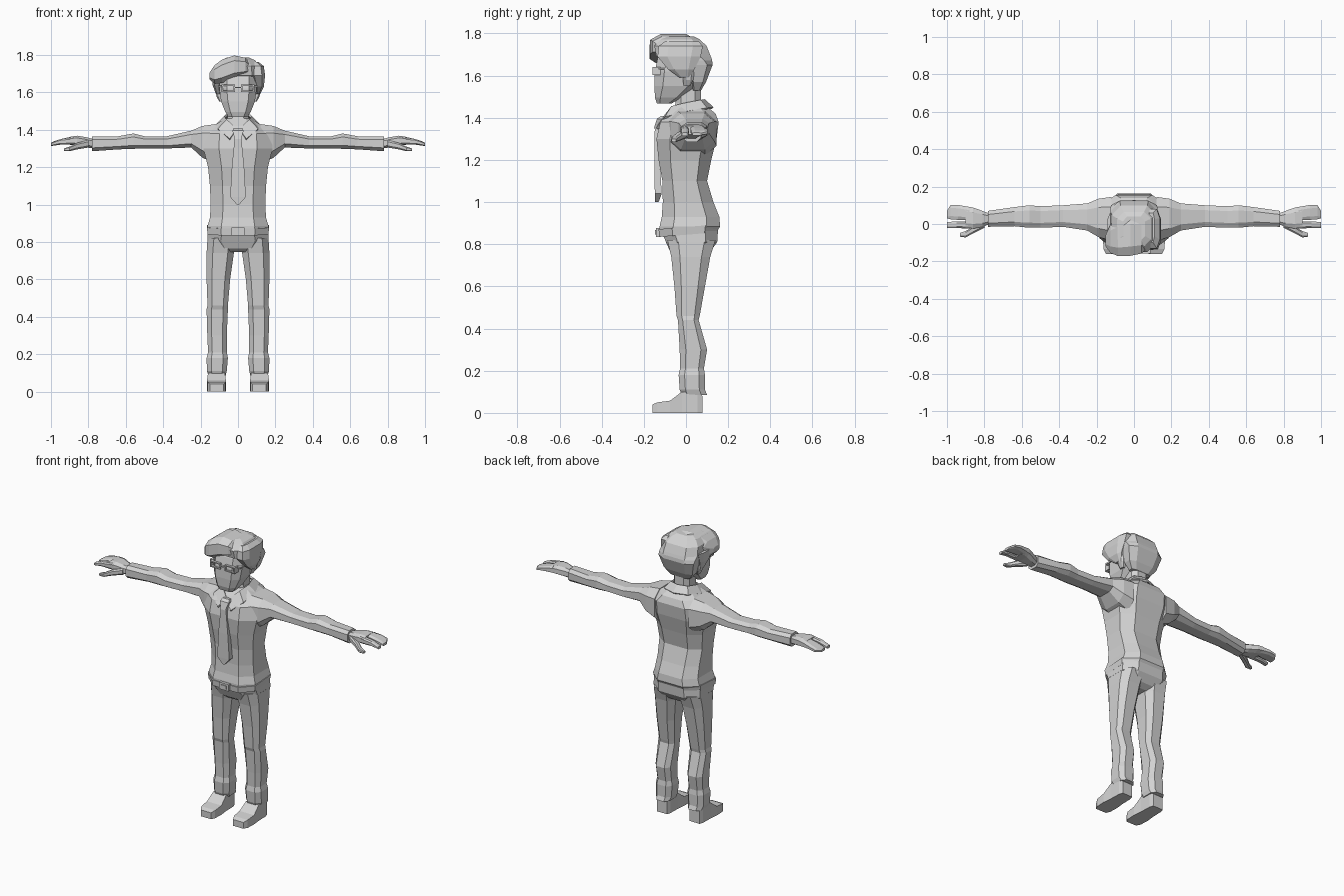
import bpy, bmesh
from mathutils import Vector

mat = bpy.data.materials.new("light grey")
mat.diffuse_color = (0.65, 0.65, 0.65, 1)


def finish(name, bm, mirror=False, thick=0):
    bmesh.ops.recalc_face_normals(bm, faces=bm.faces[:])
    me = bpy.data.meshes.new(name)
    bm.to_mesh(me)
    bm.free()
    me.materials.append(mat)
    ob = bpy.data.objects.new(name, me)
    bpy.context.collection.objects.link(ob)
    if mirror:
        ob.modifiers.new("mirror", 'MIRROR')
    if thick:
        ob.modifiers.new("solidify", 'SOLIDIFY').thickness = thick
    return ob


def loft(name, axis, rings, c=0.45, mirror=False, tilt=0):
    """Rings are (position on axis, a0, a1, b0, b1); c is the corner chamfer."""
    if c:
        k = 1 - c
        shape = [(1, -k), (1, k), (k, 1), (-k, 1), (-1, k), (-1, -k), (-k, -1), (k, -1)]
    else:
        shape = [(1, -1), (1, 1), (-1, 1), (-1, -1)]
    bm = bmesh.new()
    loops = []
    for t, a0, a1, b0, b1 in rings:
        loop = []
        for u, v in shape:
            a = (a0 + a1) / 2 + u * (a1 - a0) / 2
            b = (b0 + b1) / 2 + v * (b1 - b0) / 2
            p = Vector({'z': (a, b, t), 'x': (t, a, b), 'y': (a, t, b)}[axis])
            p.z += tilt * p.y
            loop.append(bm.verts.new(p))
        loops.append(loop)
    n = len(shape)
    for r, s in zip(loops, loops[1:]):
        for i in range(n):
            j = (i + 1) % n
            bm.faces.new((r[i], r[j], s[j], s[i]))
    bm.faces.new(loops[0])
    bm.faces.new(loops[-1])
    return finish(name, bm, mirror)


def sym(rings):
    """Turn (z, half width, y0, y1) into centred rings."""
    return [(z, -w, w, y0, y1) for z, w, y0, y1 in rings]


def box(name, x0, x1, y0, y1, z0, z1, mirror=False):
    return loft(name, 'z', [(z0, x0, x1, y0, y1), (z1, x0, x1, y0, y1)], 0, mirror)


# Shirt body
loft("shirt", 'z', sym([
    (0.865, 0.16, -0.125, 0.15), (0.885, 0.163, -0.125, 0.162), (0.93, 0.15, -0.115, 0.158),
    (1.0, 0.146, -0.11, 0.13), (1.1, 0.15, -0.112, 0.10), (1.2, 0.16, -0.13, 0.12),
    (1.3, 0.185, -0.14, 0.145), (1.38, 0.18, -0.122, 0.155), (1.42, 0.13, -0.09, 0.14),
    (1.46, 0.07, -0.05, 0.09)]))

# Sleeves
loft("sleeve", 'x', [
    (0.12, -0.09, 0.145, 1.22, 1.43), (0.19, -0.07, 0.135, 1.25, 1.42),
    (0.25, -0.035, 0.11, 1.305, 1.395), (0.38, -0.015, 0.10, 1.30, 1.365),
    (0.50, -0.02, 0.095, 1.30, 1.365), (0.56, -0.02, 0.10, 1.298, 1.38),
    (0.64, -0.012, 0.09, 1.295, 1.365), (0.78, -0.015, 0.07, 1.285, 1.365)], mirror=True)

# Hands: palm, two finger groups, thumb
loft("palm", 'x', [
    (0.77, 0.0, 0.055, 1.30, 1.35), (0.81, -0.015, 0.07, 1.305, 1.36),
    (0.86, -0.025, 0.088, 1.315, 1.368), (0.90, -0.022, 0.095, 1.32, 1.362)], mirror=True)
loft("outer_fingers", 'x', [
    (0.88, 0.02, 0.09, 1.32, 1.365), (0.94, 0.022, 0.102, 1.323, 1.352),
    (0.98, 0.025, 0.102, 1.318, 1.34), (1.0, 0.03, 0.07, 1.315, 1.33)], mirror=True)
loft("inner_finger", 'x', [
    (0.87, -0.024, 0.012, 1.32, 1.362), (0.95, -0.022, 0.014, 1.32, 1.35),
    (1.0, -0.02, 0.01, 1.313, 1.33)], mirror=True)
loft("thumb", 'x', [
    (0.80, -0.02, 0.02, 1.305, 1.345), (0.86, -0.05, -0.012, 1.295, 1.33),
    (0.90, -0.072, -0.038, 1.285, 1.31), (0.93, -0.068, -0.048, 1.285, 1.30)], mirror=True)

# Collar
inner = [(0.006, -0.108, 1.405), (0.06, -0.07, 1.455), (0.075, 0.0, 1.472),
         (0.06, 0.07, 1.485), (0, 0.09, 1.488)]
outer = [(0.045, -0.143, 1.352), (0.108, -0.10, 1.405), (0.115, 0.01, 1.432),
         (0.085, 0.10, 1.447), (0, 0.13, 1.45)]
bm = bmesh.new()
top = [bm.verts.new(p) for p in inner]
low = [bm.verts.new(p) for p in outer]
for i in range(4):
    bm.faces.new((top[i], low[i], low[i + 1], top[i + 1]))
finish("collar", bm, True, 0.012)

# Necktie
loft("tie_blade", 'z', sym([
    (1.0, 0.006, -0.146, -0.13), (1.04, 0.042, -0.148, -0.115),
    (1.2, 0.033, -0.15, -0.125), (1.355, 0.018, -0.148, -0.12)]), 0)
loft("tie_knot", 'z', sym([
    (1.35, 0.017, -0.152, -0.12), (1.395, 0.03, -0.138, -0.09),
    (1.408, 0.024, -0.12, -0.08)]), 0)

# Belt and buckle
loft("belt", 'z', sym([(0.845, 0.162, -0.127, 0.15), (0.882, 0.167, -0.13, 0.157)]), tilt=0.08)
box("buckle", -0.034, 0.034, -0.142, -0.12, 0.835, 0.878)
box("buckle_plate", -0.018, 0.018, -0.147, -0.14, 0.846, 0.867)

# Trousers
loft("trouser_seat", 'z', sym([
    (0.745, 0.06, -0.05, 0.08), (0.765, 0.13, -0.075, 0.115),
    (0.81, 0.164, -0.095, 0.148), (0.87, 0.16, -0.12, 0.152)]))
loft("trouser_leg", 'z', [
    (0.82, 0.012, 0.163, -0.088, 0.14), (0.74, 0.022, 0.168, -0.07, 0.115),
    (0.60, 0.042, 0.168, -0.055, 0.09), (0.46, 0.054, 0.163, -0.045, 0.065),
    (0.44, 0.054, 0.168, -0.038, 0.06), (0.30, 0.06, 0.164, -0.03, 0.10),
    (0.21, 0.06, 0.16, -0.028, 0.085), (0.18, 0.054, 0.168, -0.035, 0.09),
    (0.11, 0.06, 0.166, -0.03, 0.09), (0.085, 0.066, 0.158, -0.02, 0.10)], mirror=True)

# Shoes
loft("shoe", 'y', [
    (-0.16, 0.078, 0.15, 0, 0.04), (-0.135, 0.066, 0.163, 0, 0.05),
    (-0.075, 0.064, 0.166, 0, 0.058), (-0.02, 0.07, 0.16, 0, 0.10),
    (0.055, 0.072, 0.158, 0, 0.10), (0.078, 0.08, 0.15, 0, 0.08)], 0, True)

# Neck and head
loft("neck", 'z', sym([(1.38, 0.065, -0.07, 0.08), (1.47, 0.055, -0.05, 0.07),
                       (1.58, 0.055, -0.05, 0.07)]))
loft("head", 'z', sym([
    (1.467, 0.05, -0.138, -0.07), (1.495, 0.068, -0.147, -0.02), (1.55, 0.09, -0.15, 0.05),
    (1.62, 0.10, -0.148, 0.08), (1.68, 0.10, -0.135, 0.09), (1.74, 0.085, -0.11, 0.08)]), 0.4)
loft("ear", 'z', [(1.55, 0.08, 0.10, -0.01, 0.02), (1.58, 0.08, 0.116, -0.015, 0.035),
                  (1.625, 0.08, 0.122, -0.015, 0.04)], mirror=True)

# Glasses
for nm, z in (("lower_rim", 1.603), ("upper_rim", 1.634)):
    box(nm, 0.016, 0.086, -0.158, -0.14, z, z + 0.007, True)
for nm, x in (("inner_rim", 0.016), ("outer_rim", 0.08)):
    box(nm, x, x + 0.007, -0.158, -0.12, 1.603, 1.641, True)
box("glasses_bridge", -0.017, 0.017, -0.158, -0.145, 1.622, 1.629)
box("glasses_temple", 0.087, 0.106, -0.13, 0.02, 1.628, 1.637, True)

# Hair: main cap plus asymmetric locks
loft("hair_cap", 'z', sym([
    (1.53, 0.07, 0.03, 0.072), (1.57, 0.10, 0.02, 0.095), (1.65, 0.123, 0.0, 0.126),
    (1.672, 0.126, -0.06, 0.124), (1.69, 0.126, -0.14, 0.118), (1.74, 0.118, -0.15, 0.098),
    (1.772, 0.09, -0.12, 0.065), (1.785, 0.06, -0.09, 0.04)]), 0.4)
loft("hair_fringe", 'x', [
    (-0.152, -0.12, -0.06, 1.67, 1.705), (-0.125, -0.155, 0.0, 1.645, 1.745),
    (-0.085, -0.172, 0.03, 1.65, 1.775), (-0.02, -0.17, 0.05, 1.675, 1.797),
    (0.04, -0.158, 0.04, 1.69, 1.785), (0.07, -0.13, 0.02, 1.70, 1.755)])
loft("hair_side_lock", 'z', [
    (1.59, 0.095, 0.118, -0.03, 0.02), (1.63, 0.09, 0.138, -0.085, 0.04),
    (1.69, 0.07, 0.145, -0.135, 0.07), (1.74, 0.065, 0.138, -0.13, 0.08),
    (1.762, 0.075, 0.11, -0.10, 0.06)])
loft("hair_temple_lock", 'z', [
    (1.59, -0.118, -0.095, -0.02, 0.02), (1.64, -0.136, -0.09, -0.06, 0.04),
    (1.70, -0.142, -0.08, -0.10, 0.06)])
